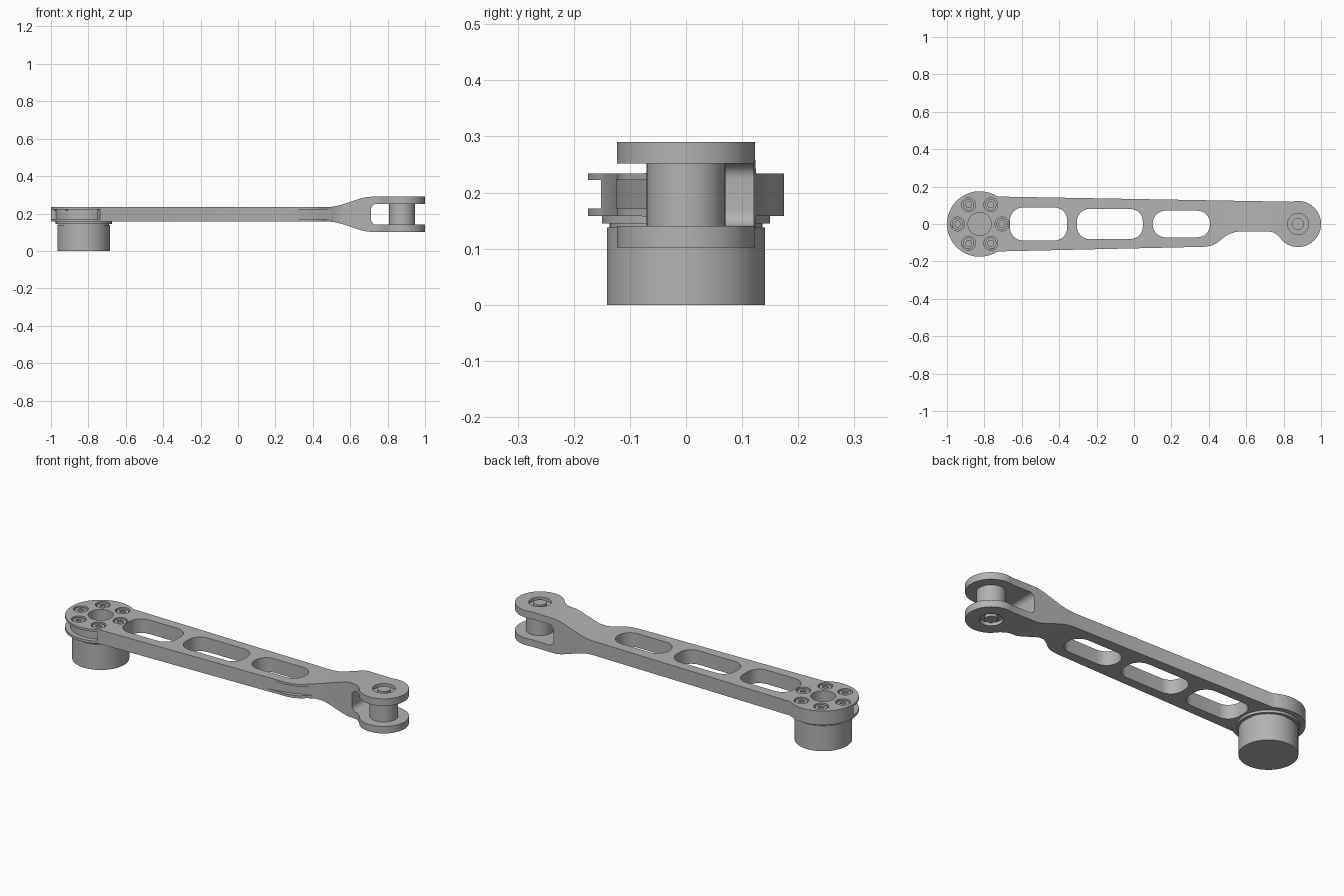
import bpy, bmesh, math
from mathutils import Vector

if "Cube" in bpy.data.objects:
    bpy.data.objects.remove(bpy.data.objects["Cube"])

ZM = 0.196                      # mid height of the arm
HUB, PIN = -0.825, 0.877        # joint centres along x

grey = bpy.data.materials.new("neutral grey")
grey.diffuse_color = (0.45, 0.45, 0.45, 1)
grey.use_nodes = True
grey.node_tree.nodes["Principled BSDF"].inputs["Base Color"].default_value = grey.diffuse_color


def prism(name, pts, lo, hi, axis="z"):
    """Extrude a closed outline along z (points are x,y) or y (points are x,z)."""
    put = (lambda p, h: (p[0], p[1], h)) if axis == "z" else (lambda p, h: (p[0], h, p[1]))
    bm = bmesh.new()
    face = bm.faces.new([bm.verts.new(put(p, lo)) for p in pts])
    ext = bmesh.ops.extrude_face_region(bm, geom=[face])["geom"]
    move = Vector(put((0, 0), hi - lo))
    bmesh.ops.translate(bm, vec=move, verts=[v for v in ext if isinstance(v, bmesh.types.BMVert)])
    bmesh.ops.recalc_face_normals(bm, faces=bm.faces[:])
    me = bpy.data.meshes.new(name)
    bm.to_mesh(me)
    bm.free()
    me.materials.append(grey)
    ob = bpy.data.objects.new(name, me)
    bpy.context.collection.objects.link(ob)
    return ob


def arc(cx, cy, r, a0, a1, n):
    return [(cx + r * math.cos(math.radians(a0 + (a1 - a0) * i / n)),
             cy + r * math.sin(math.radians(a0 + (a1 - a0) * i / n))) for i in range(n + 1)]


def disc(name, x, y, r, lo, hi, n=48):
    return prism(name, arc(x, y, r, 0, 360, n)[:-1], lo, hi)


def rounded(x0, x1, y0, y1, r):
    return (arc(x1 - r, y1 - r, r, 0, 90, 8) + arc(x0 + r, y1 - r, r, 90, 180, 8)
            + arc(x0 + r, y0 + r, r, 180, 270, 8) + arc(x1 - r, y0 + r, r, 270, 360, 8))


def boolean(ob, tool, op="DIFFERENCE"):
    m = ob.modifiers.new("cut", "BOOLEAN")
    m.operation, m.solver, m.object = op, "EXACT", tool
    bpy.context.view_layer.objects.active = ob
    bpy.ops.object.modifier_apply(modifier=m.name)
    bpy.data.objects.remove(tool, do_unlink=True)


def smooth(ob):
    bpy.ops.object.select_all(action="DESELECT")
    ob.select_set(True)
    bpy.context.view_layer.objects.active = ob
    bpy.ops.object.shade_smooth_by_angle(angle=math.radians(30))


# Arm: plan outline with round hub, tapered beam, notch and fork eye
plan = arc(HUB, 0, 0.175, 57, 303, 56)
plan += [(0.37, -0.122), (0.41, -0.117), (0.44, -0.104), (0.48, -0.072), (0.51, -0.053),
         (0.54, -0.043), (0.57, -0.04), (0.72, -0.04), (0.745, -0.045), (0.77, -0.062)]
plan += arc(PIN, 0, 0.123, -130, 105, 48)
arm = prism("arm", plan, 0.0, 0.4)

# Side profile flaring out to the fork, mirrored about the mid height
upper = [(-1.1, 0.038), (0.47, 0.038), (0.51, 0.041), (0.55, 0.05), (0.66, 0.086),
         (0.69, 0.093), (0.72, 0.094), (1.1, 0.094)]
side = [(x, ZM + z) for x, z in upper] + [(x, ZM - z) for x, z in reversed(upper)]
boolean(arm, prism("side_cutter", side, -0.3, 0.3, "y"), "INTERSECT")

# Fork gap and three lightening slots
boolean(arm, prism("fork_cutter", rounded(0.712, 1.2, 0.14, 0.252, 0.028), -0.3, 0.3, "y"))
for x0, x1, h in ((-0.663, -0.357, 0.088), (-0.305, 0.047, 0.081), (0.1, 0.407, 0.071)):
    boolean(arm, prism("slot_cutter", rounded(x0, x1, -h, h, 0.068), 0, 0.4))

# Cable grooves in the front edge
ring = arc(HUB, 0, 0.149, 183, 300, 32) + arc(HUB, 0, 0.22, 300, 183, 32)
boolean(arm, prism("hub_groove_cutter", ring, 0.172, 0.222))
run = [(0.24, -0.127), (0.32, -0.116), (0.4, -0.096), (0.5, -0.058), (0.5, -0.15), (0.24, -0.15)]
boolean(arm, prism("beam_groove_cutter", run, 0.172, 0.222))

# Hub bore, screw counterbores and fork eye counterbores
boolean(arm, disc("bore_cutter", HUB, 0, 0.062, 0.1, 0.4))
screws = [(HUB + 0.119 * math.cos(a), 0.119 * math.sin(a)) for a in
          [i * math.pi / 3 for i in range(6)]]
for x, y in screws:
    boolean(arm, disc("screw_cutter", x, y, 0.037, 0.216, 0.4, 32))
for lo, hi in ((0.272, 0.4), (0.0, 0.12)):
    boolean(arm, disc("eye_cutter", PIN, 0, 0.056, lo, hi))
smooth(arm)

# Screws with sunken sockets
for x, y in screws:
    head = disc("hub_screw", x, y, 0.03, 0.2155, 0.229, 32)
    boolean(head, disc("socket_cutter", x, y, 0.017, 0.22, 0.3, 6))
    smooth(head)

# Fork pin and its bolt ends
smooth(disc("fork_pin", PIN, 0, 0.07, 0.139, 0.253))
smooth(disc("bolt_top", PIN, 0, 0.032, 0.271, 0.288, 32))
smooth(disc("bolt_bottom", PIN, 0, 0.032, 0.104, 0.121, 32))

# Motor under the hub: housing, neck and mounting flange
smooth(disc("motor_housing", HUB, 0, 0.141, 0, 0.138, 64))
smooth(disc("motor_neck", HUB, 0, 0.136, 0.137, 0.146, 64))
smooth(disc("motor_flange", HUB, 0, 0.15, 0.145, 0.159, 64))
